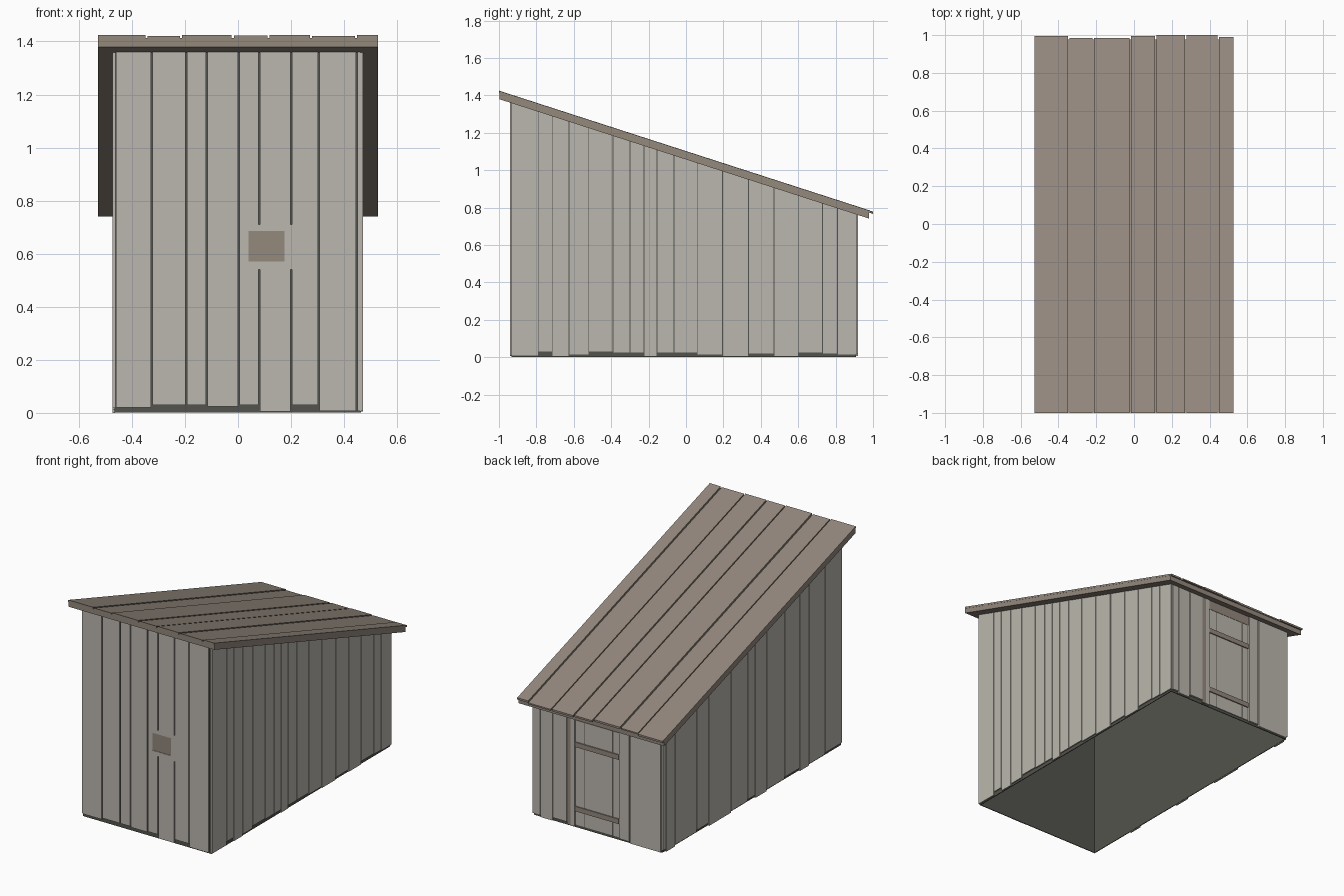
import bpy
import bmesh

cube = bpy.data.objects.get("Cube")
if cube:
    bpy.data.objects.remove(cube, do_unlink=True)


def material(name, rgb):
    m = bpy.data.materials.new(name)
    m.use_nodes = True
    m.diffuse_color = (*rgb, 1)
    m.node_tree.nodes["Principled BSDF"].inputs["Base Color"].default_value = (*rgb, 1)
    return m


GRAY = material("weathered gray wood", (0.5, 0.475, 0.425))
BROWN = material("brown wood", (0.292, 0.246, 0.204))
DARK = material("dark inner wall", (0.086, 0.087, 0.074))


def roof(offset):
    """Height of the sloping roof underside, plus an offset."""
    return lambda y: 1.38 - 0.323 * (y + 1) + offset


EAVE = roof(0.002)


def block(bm, x, y, low, high):
    """Six-sided block; low and high are heights or functions of y."""
    def level(v, yy):
        return v(yy) if callable(v) else v
    ring = [(x[0], y[0]), (x[1], y[0]), (x[1], y[1]), (x[0], y[1])]
    a = [bm.verts.new((px, py, level(low, py))) for px, py in ring]
    b = [bm.verts.new((px, py, level(high, py))) for px, py in ring]
    bm.faces.new(a[::-1])
    bm.faces.new(b)
    for i in range(4):
        j = (i + 1) % 4
        bm.faces.new((a[i], a[j], b[j], b[i]))


def build(name, blocks, mat):
    bm = bmesh.new()
    for b in blocks:
        block(bm, *b)
    mesh = bpy.data.meshes.new(name)
    bm.to_mesh(mesh)
    bm.free()
    mesh.materials.append(mat)
    obj = bpy.data.objects.new(name, mesh)
    bpy.context.collection.objects.link(obj)
    return obj


def spans(seams, gap=0.006):
    """Board extents between neighbouring seams."""
    return [(a + gap / 2, b - gap / 2) for a, b in zip(seams, seams[1:])]


# Dark inner walls, open at the bottom
build("inner_walls", [((-0.466, -0.461), (-0.934, 0.908), 0.002, EAVE),
                      ((0.458, 0.463), (-0.934, 0.908), 0.002, EAVE),
                      ((-0.461, 0.458), (-0.934, -0.929), 0.002, EAVE),
                      ((-0.461, 0.458), (0.903, 0.908), 0.002, EAVE)], DARK)

# Front boards with a window opening
front = spans([-0.462, -0.325, -0.195, -0.118, 0.003, 0.08, 0.2, 0.305, 0.448, 0.462])
front_low = [0.02, 0.03, 0.03, 0.025, 0.03, 0.006, 0.03, 0.008, 0.008]
FY = (-0.941, -0.932)
front_wall = build("front_boards", [(s, FY, z, EAVE) for s, z in zip(front, front_low)], GRAY)
cutter = build("window_cutter", [((0.04, 0.175), (-1, -0.9), 0.57, 0.685)], GRAY)
mod = front_wall.modifiers.new("window", "BOOLEAN")
mod.operation = "DIFFERENCE"
mod.solver = "EXACT"
mod.object = cutter
bpy.context.view_layer.objects.active = front_wall
bpy.ops.object.modifier_apply(modifier="window")
bpy.data.objects.remove(cutter, do_unlink=True)

# Gap fillers around the window and the shutter set back inside it
build("window_frame", [((x - 0.003, x + 0.003), FY, z0, z1)
                       for x, z0, z1 in ((0.08, 0.54, 0.57), (0.08, 0.685, 0.71),
                                         (0.2, 0.54, 0.71))], GRAY)
build("window_shutter", [((0.04, 0.175), (-0.938, -0.932), 0.57, 0.685)], BROWN)

# Side boards
left = spans([-0.938, -0.79, -0.715, -0.625, -0.52, -0.39, -0.3, -0.225, -0.155, -0.065,
              0.06, 0.195, 0.335, 0.47, 0.6, 0.73, 0.81, 0.918], 0.005)
left_low = [0.008, 0.03, 0.005, 0.015, 0.03, 0.025, 0.025, 0.005, 0.025, 0.025,
            0.015, 0.005, 0.02, 0.005, 0.025, 0.02, 0.015]
build("left_boards", [((0.46, 0.471), s, z, EAVE) for s, z in zip(left, left_low)], GRAY)

right = spans([-0.938, -0.76, -0.595, -0.5, -0.345, -0.155, -0.04, 0.04, 0.21,
               0.44, 0.565, 0.79, 0.88, 0.918], 0.005)
build("right_boards", [((-0.474, -0.463), s, 0.01 * ((i * 2 + 2) % 3), EAVE)
                       for i, s in enumerate(right)], GRAY)

# Back boards either side of the door
BY = (0.906, 0.92)
back = spans([-0.462, -0.235, -0.158]) + spans([0.217, 0.32, 0.41, 0.46])
build("back_boards", [(s, BY, 0.006 + 0.01 * (i % 3), EAVE)
                      for i, s in enumerate(back)], GRAY)
build("door_post", [((0.19, 0.218), BY, 0.01, EAVE)], BROWN)
build("door_jamb", [((0.163, 0.19), BY, 0.01, EAVE)], GRAY)

# Door with two battens and a lintel
build("door_boards", [(s, (0.906, 0.912), 0.02, 0.7)
                      for s in spans([-0.158, -0.11, 0.095, 0.163], 0.004)], GRAY)
build("door_battens", [((-0.155, 0.16), (0.91, 0.919), z, z + 0.032)
                       for z in (0.11, 0.53)], BROWN)
build("door_lintel", [((-0.157, 0.163), (0.906, 0.914), 0.7, EAVE)], BROWN)

# Roof deck and the boards on top
build("roof_deck", [((-0.527, 0.527), (-0.998, 0.978), roof(0), roof(0.034))], BROWN)
roof_spans = spans([-0.532, -0.345, -0.215, -0.02, 0.115, 0.275, 0.445, 0.532], 0.008)
roof_ends = [0.995, 0.985, 0.985, 0.995, 1, 1, 0.99]
rises = [0.044, 0.041, 0.045, 0.043, 0.044, 0.041, 0.044]
build("roof_boards", [(s, (-1, e), roof(0.032), roof(h))
                      for s, e, h in zip(roof_spans, roof_ends, rises)], BROWN)
